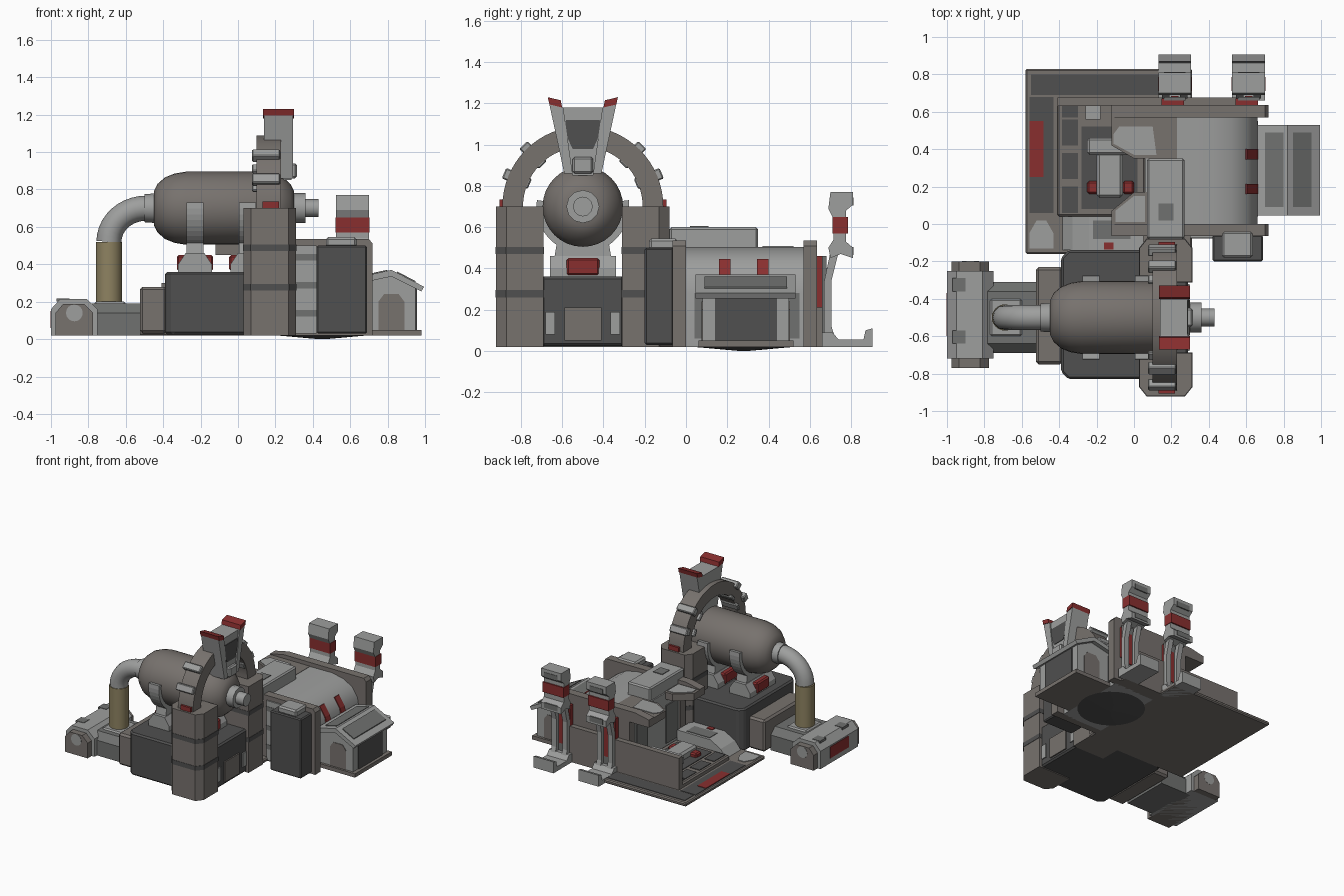
import bpy, bmesh, math
from mathutils import Matrix, Vector

cube = bpy.data.objects.get("Cube")
if cube:
    bpy.data.objects.remove(cube, do_unlink=True)


def material(name, *rgb):
    mat = bpy.data.materials.new(name)
    mat.use_nodes = True
    mat.diffuse_color = (*rgb, 1)
    mat.node_tree.nodes["Principled BSDF"].inputs["Base Color"].default_value = (*rgb, 1)
    return mat


brown = material("warm_grey", .185, .168, .155)
dark = material("dark_grey", .08, .08, .08)
light = material("light_grey", .34, .345, .34)
mid = material("mid_grey", .16, .165, .16)
red = material("red_paint", .25, .028, .028)
tan = material("amber_glass", .27, .225, .12)


def finish(name, bm, mat, bevel=0, smooth=False):
    bmesh.ops.recalc_face_normals(bm, faces=bm.faces)
    if bevel:
        bmesh.ops.bevel(bm, geom=bm.edges[:], offset=bevel, segments=1, affect='EDGES')
    mesh = bpy.data.meshes.new(name)
    bm.to_mesh(mesh)
    bm.free()
    mesh.materials.append(mat)
    obj = bpy.data.objects.new(name, mesh)
    bpy.context.collection.objects.link(obj)
    if smooth:
        bpy.ops.object.select_all(action='DESELECT')
        obj.select_set(True)
        bpy.context.view_layer.objects.active = obj
        bpy.ops.object.shade_smooth_by_angle(angle=math.radians(35))
    return obj


def place(axis, u, v, w):
    """Profile point (u, v) at distance w along the axis."""
    return {'x': (w, u, v), 'y': (u, w, v), 'z': (u, v, w)}[axis]


def prism(name, axis, start, end, points, mat, bevel=0, smooth=False):
    bm = bmesh.new()
    a, b = [[bm.verts.new(place(axis, u, v, w)) for u, v in points] for w in (start, end)]
    bm.faces.new(a)
    bm.faces.new(b)
    for i in range(len(a)):
        j = (i + 1) % len(a)
        bm.faces.new((a[i], a[j], b[j], b[i]))
    return finish(name, bm, mat, bevel, smooth)


def box(name, mat, x0, x1, y0, y1, z0, z1, bevel=0):
    return prism(name, 'z', z0, z1, [(x0, y0), (x1, y0), (x1, y1), (x0, y1)], mat, bevel)


def lathe(name, axis, u, v, profile, mat, sides=32):
    """Closed round body from (distance, radius) pairs."""
    bm = bmesh.new()
    rings = []
    for w, r in profile:
        rings.append([bm.verts.new(place(axis, u + r * math.cos(t * math.tau / sides),
                      v + r * math.sin(t * math.tau / sides), w)) for t in range(sides)])
    for a, b in zip(rings, rings[1:]):
        for i in range(sides):
            j = (i + 1) % sides
            bm.faces.new((a[i], a[j], b[j], b[i]))
    bm.faces.new(rings[0])
    bm.faces.new(rings[-1])
    return finish(name, bm, mat, smooth=True)


def arc_band(outer, inner, start, end, steps=24):
    angles = [math.radians(start + (end - start) * i / steps) for i in range(steps + 1)]
    ring = [(outer, a) for a in angles] + [(inner, a) for a in reversed(angles)]
    return [(CY + r * math.cos(a), CZ + r * math.sin(a)) for r, a in ring]


CY, CZ = -.5, .7  # tank axis

# Tank with nozzles
lathe("tank", 'x', CY, CZ, [(-.45, .09), (-.43, .13), (-.39, .165), (-.34, .185), (-.28, .195),
      (.17, .195), (.23, .175), (.28, .13), (.3, .09)], brown)
lathe("left_nozzle", 'x', CY, CZ, [(-.5, .075), (-.43, .08)], light, 12)
lathe("right_collar", 'x', CY, CZ, [(.28, .08), (.36, .08)], light, 12)
lathe("right_nozzle", 'x', CY, CZ, [(.34, .048), (.43, .048)], light, 12)

# Bent pipe and glass riser
curve = bpy.data.curves.new("pipe_path", 'CURVE')
curve.dimensions = '3D'
curve.bevel_depth = .067
curve.bevel_resolution = 4
curve.use_fill_caps = True
path = curve.splines.new('POLY')
path.points.add(10)
for i, p in enumerate(path.points):
    a = math.radians(9 * i)
    p.co = (-.49 - .2 * math.sin(a), CY, .52 + .18 * math.cos(a), 1)
helper = bpy.data.objects.new("pipe_helper", curve)
bpy.context.collection.objects.link(helper)
bpy.context.view_layer.update()
bm = bmesh.new()
bm.from_mesh(bpy.data.meshes.new_from_object(helper.evaluated_get(bpy.context.evaluated_depsgraph_get())))
bpy.data.objects.remove(helper, do_unlink=True)
finish("bent_pipe", bm, light, smooth=True)
lathe("glass_riser", 'z', -.69, CY, [(.17, .07), (.52, .07)], tan)

# Left end housing
hood = [(-1, .02), (-1, .16), (-.95, .215), (-.81, .215), (-.75, .16), (-.75, .02)]
prism("end_housing", 'y', -.72, -.25, hood, light)
prism("end_housing_core", 'y', -.77, -.2, [(-.875 + (x + .875) * .8, .02 + (z - .02) * .86)
      for x, z in hood], brown)
for y in (-.771, -.201):
    lathe("end_cap_disc", 'y', -.875, .14, [(y, .045), (y + .002, .045)], light, 16)
box("end_red_plate", red, -1.003, -.98, -.6, -.37, .06, .15)
for y in (-.64, -.36):
    box("housing_roof_plate", mid, -.97, -.9, y, y + .07, .2, .218)
prism("riser_foot", 'x', -.79, -.52, [(-.69, .02), (-.69, .14), (-.64, .19),
      (-.36, .19), (-.31, .14), (-.31, .02)], mid)
box("riser_foot_rib", light, -.77, -.6, -.6, -.4, .17, .2, .01)

# Main base under the tank
box("rear_step", brown, -.525, -.38, -.75, -.23, .03, .28, .015)
prism("main_base", 'z', .025, .36, [(-.39, -.79), (-.35, -.83), (.1, -.83), (.1, -.7), (.29, -.7),
      (.29, -.3), (.1, -.3), (.1, -.14), (-.35, -.14), (-.39, -.18)], dark, .012)
box("base_end_panel", brown, .28, .3, -.59, -.41, .05, .21)
for y in (-.68, -.365):
    box("base_end_light", light, .28, .298, y, y + .045, .08, .19)

# Cradles
for x in (-.23, .05):
    prism("cradle_ring", 'x', x - .045, x + .045, arc_band(.225, .185, 172, 368), light)
    prism("cradle_foot", 'y', -.66, -.34, [(x - .09, .36), (x - .09, .4), (x - .05, .46),
          (x + .05, .46), (x + .09, .4), (x + .09, .36)], light)
    prism("cradle_stem", 'x', x - .045, x + .045, [(-.64, .44), (-.36, .44), (-.38, .56), (-.62, .56)], light)
    box("cradle_red_block", red, x - .097, x + .097, -.58, -.42, .365, .45, .01)

# Pillars, arch, clamps and horned bracket, mirrored about the tank
for side in (-1, 1):
    def my(d):
        return CY + side * d
    outline = [(.03, my(.19)), (.03, my(.37)), (.07, my(.42)), (.27, my(.42)), (.31, my(.37)), (.31, my(.19))]
    prism("pillar", 'z', .02, .7, outline, brown)
    for z in (.26, .47):
        prism("pillar_band", 'z', z, z + .035,
              [(.17 + (x - .17) * 1.02, my(.3) + (y - my(.3)) * 1.02) for x, y in outline], dark)
    box("pillar_red_tab", red, .13, .22, *sorted((my(.37), my(.405))), .69, .735)
    for angle in (23, 46):
        for radius, depth in ((.39, .05), (.292, .025)):
            bm = bmesh.new()
            bmesh.ops.create_cube(bm, size=1)
            bm.transform(Matrix.Diagonal((.15, depth, .055, 1)))
            bm.transform(Matrix.Rotation(math.radians(angle), 4, 'X'))
            if side < 0:
                bm.transform(Matrix.Diagonal((1, -1, 1, 1)))
            a = math.radians(angle)
            bm.transform(Matrix.Translation(Vector((.15, my(radius * math.cos(a)), CZ + radius * math.sin(a)))))
            finish("arch_clamp", bm, light, .006)
    prism("bracket_horn", 'x', .14, .295, [(my(.05), .86), (my(.09), .86), (my(.163), 1.2), (my(.095), 1.18)], light)
    prism("horn_tip", 'x', .135, .3, [(my(.1), 1.18), (my(.162), 1.195), (my(.17), 1.23), (my(.107), 1.215)], red)
prism("arch", 'x', .1, .23, arc_band(.39, .29, 0, 180, 32), brown, smooth=True)
prism("bracket_web", 'x', .14, .285, [(-.55, .85), (-.45, .85), (-.4, 1.18), (-.6, 1.18)], light)
prism("bracket_panel", 'x', .28, .29, [(-.55, .98), (-.45, .98), (-.4, 1.09), (-.42, 1.12),
      (-.58, 1.12), (-.6, 1.09)], dark)
box("bracket_side_lug", light, .28, .315, -.55, -.45, .86, .94, .01)

# Drum machine with end plates
prism("drum", 'y', -.01, .58, [(.06, .02), (.06, .5), (.42, .505), (.52, .485), (.6, .44),
      (.645, .37), (.66, .28), (.66, .02)], light, smooth=True)
lathe("belly", 'z', .45, .28, [(0, .02), (.025, .3)], dark)
for y0, y1 in ((-.065, 0), (.57, .635)):
    prism("end_plate", 'y', y0, y1, [(.05, .02), (.05, .45), (-.12, .45), (-.12, .51),
          (.0, .535), (.7, .535), (.72, .51), (.72, .02)], brown)
for y in (.16, .345):
    prism("drum_red_stripe", 'y', y, y + .055, [(.59, .44), (.604, .446), (.651, .372),
          (.664, .33), (.64, .33)], red)
for y in (.04, .5):
    box("drum_side_panel", mid, .65, .664, y, y + .05, .06, .28)
box("front_light_panel", light, .3, .42, -.075, -.05, .03, .5)
for z in (.12, .27, .42):
    box("front_panel_band", mid, .3, .42, -.078, -.07, z, z + .035)
box("front_cabinet", dark, .42, .69, -.2, -.06, .03, .5, .008)
box("cabinet_cap", light, .47, .635, -.18, -.04, .49, .545, .012)
box("back_ledge", brown, -.41, .65, .63, .675, .02, .3)

# Overhanging flaps and roof duct
prism("front_flap", 'z', .45, .505, [(.23, -.05), (-.12, -.05), (-.12, .07), (0, .17), (.23, .17)], brown)
prism("front_flap_plate", 'z', .5, .51, [(.06, .01), (-.1, .01), (-.1, .07), (0, .15), (.06, .15)], light)
prism("back_flap", 'z', .45, .505, [(.23, .57), (-.12, .57), (-.12, .42), (0, .35), (.23, .35)], brown)
prism("back_flap_plate", 'z', .5, .51, [(.1, .52), (-.08, .52), (-.11, .48), (-.11, .43), (0, .37), (.12, .37)], light)
box("roof_duct", light, .07, .27, -.08, .35, .49, .6, .01)
box("roof_duct_vent", mid, .13, .21, .02, .11, .595, .605)
for y in (.03, .4):
    box("machine_side_panel", mid, .052, .07, y, y + .14, .1, .4)

# Side hut
prism("hut", 'y', .08, .5, [(.66, .03), (.66, .3), (.82, .34), (.95, .27), (.95, .03)], light)
prism("hut_roof", 'y', .045, .53, [(.66, .3), (.66, .335), (.82, .37), (.995, .28), (.98, .255), (.82, .335)], light)
prism("hut_roof_plate", 'y', .09, .49, [(.7, .344), (.7, .349), (.8, .371), (.8, .366)], mid)
prism("hut_roof_plate", 'y', .09, .49, [(.85, .355), (.85, .362), (.95, .31), (.95, .303)], mid)
box("hut_floor", brown, .66, .98, .06, .52, .02, .05)
box("hut_door", dark, .94, .957, .14, .44, .05, .27)
for y in (.076, .496):
    prism("hut_end_panel", 'y', y, y + .008, [(.75, .05), (.75, .2), (.78, .24), (.86, .24), (.89, .2), (.89, .05)], brown)

# Back platform with raised deck
box("platform", brown, -.58, .31, -.16, .83, .02, .05, .008)
box("platform_back_plate", dark, -.55, .3, .69, .8, .045, .054)
box("platform_side_plate", dark, -.56, -.43, .06, .68, .045, .054)
box("platform_red_plate", red, -.56, -.485, .25, .55, .048, .058)
prism("platform_light_plate", 'z', .045, .055, [(-.56, -.13), (-.56, -.05), (-.52, .02),
      (-.47, .02), (-.43, -.05), (-.43, -.13)], light)
box("deck", brown, -.41, .06, .04, .67, .04, .085, .01)
for y in (.06, .24, .42):
    box("deck_tile", dark, -.385, -.3, y, y + .14, .08, .09)
box("deck_tile_back", dark, -.385, -.3, .57, .64, .08, .09)
box("deck_tile_inner", dark, -.28, .02, .08, .52, .08, .09)
box("deck_hatch", light, -.26, -.18, .56, .63, .08, .1)
box("deck_machine", light, -.2, -.06, .14, .46, .08, .15, .015)
box("deck_machine_arm", light, -.25, .04, .37, .46, .1, .17, .012)
for x in (-.25, -.06):
    box("deck_red_block", red, x, x + .06, .16, .23, .08, .12, .01)
prism("ramp_housing", 'y', -.14, .04, [(-.39, .04), (-.33, .11), (-.24, .16), (.05, .16), (.05, .04)], light)
box("ramp_red_plate", red, -.16, -.11, -.135, -.1, .155, .165)
box("ramp_dark_plate", mid, -.22, -.02, -.08, .02, .155, .164)

# Back towers
for x in (.13, .525):
    mx = x + .0875
    prism("tower_head", 'x', x, x + .175, [(.7, .45), (.69, .5), (.715, .54), (.715, .64), (.69, .69), (.7, .77),
          (.81, .77), (.81, .71), (.775, .68), (.775, .53), (.81, .5), (.81, .45), (.75, .47)], light)
    for z in (.475, .715):
        box("tower_head_plate", mid, x + .03, x + .145, .8, .813, z - .01, z + .03)
    box("tower_red_band", red, x - .003, x + .178, .71, .785, .57, .65)
    for post in (x + .02, x + .115):
        prism("tower_post", 'x', post, post + .04, [(.67, .04), (.67, .34), (.7, .48), (.74, .48),
              (.705, .34), (.705, .12), (.73, .04)], light)
    box("tower_back_plate", mid, x + .03, x + .145, .66, .68, .05, .46)
    box("tower_red_strip", red, mx - .07, mx + .05, .63, .672, .21, .46)
    box("tower_red_stripe", red, mx - .02, mx + .02, .672, .685, .15, .4)
    prism("tower_foot", 'x', x, x + .175, [(.66, .02), (.66, .09), (.71, .09), (.74, .055), (.86, .055),
          (.87, .1), (.905, .11), (.905, .02)], light)
